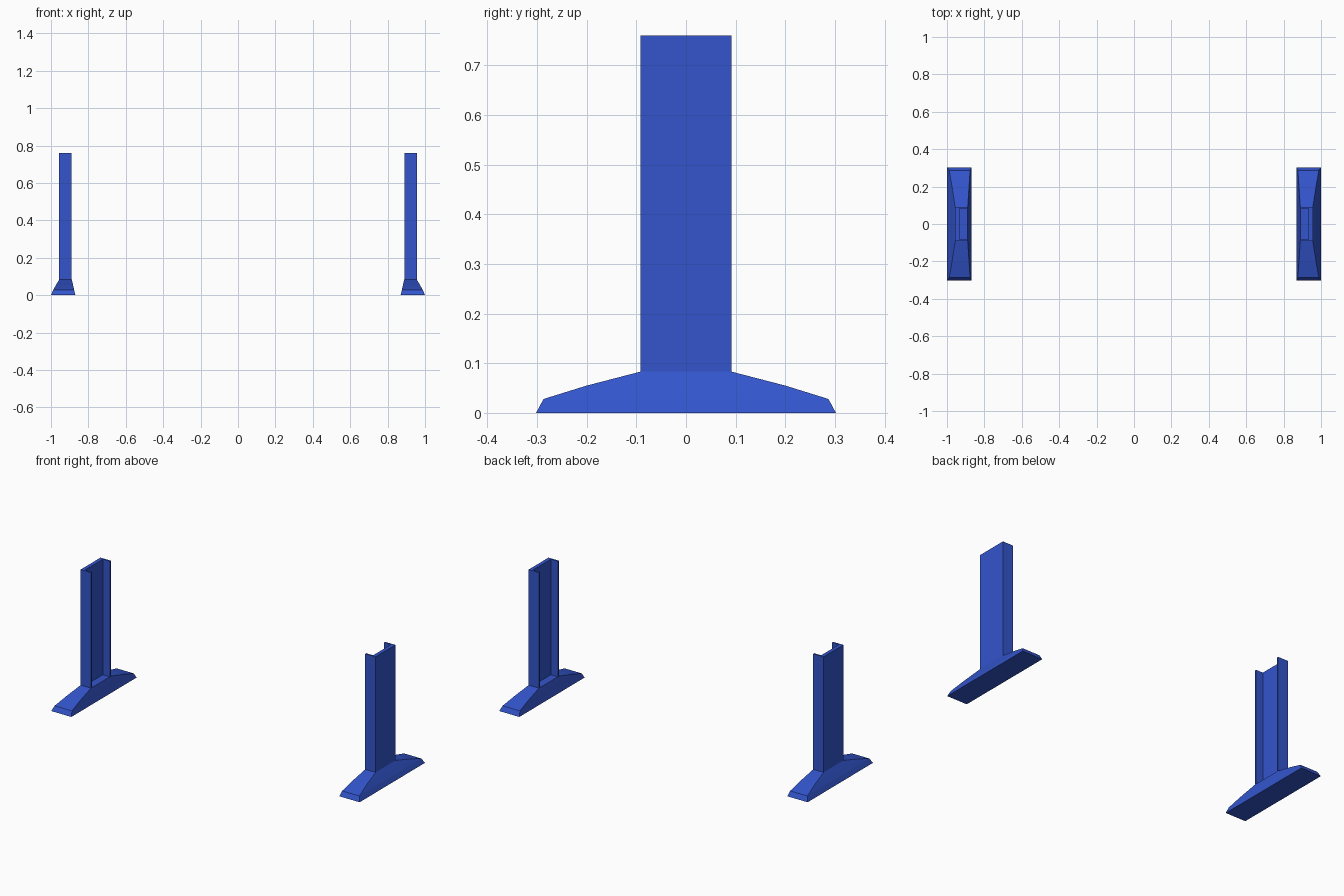
import bpy, bmesh

if "Cube" in bpy.data.objects:
    bpy.data.objects.remove(bpy.data.objects["Cube"])

blue = bpy.data.materials.new("royal blue")
blue.diffuse_color = (0.033, 0.09, 0.6, 1)
blue.use_nodes = True
blue.node_tree.nodes["Principled BSDF"].inputs["Base Color"].default_value = blue.diffuse_color


def make_object(name, bm):
    bmesh.ops.recalc_face_normals(bm, faces=bm.faces)
    mesh = bpy.data.meshes.new(name)
    bm.to_mesh(mesh)
    bm.free()
    mesh.materials.append(blue)
    obj = bpy.data.objects.new(name, mesh)
    bpy.context.collection.objects.link(obj)


def build_foot(name, side):
    # stations along the foot: y, height, outer x, inner x
    half = [(0.302, 0.0, 1.0, 0.869), (0.287, 0.028, 0.988, 0.876),
            (0.2, 0.055, 0.973, 0.882), (0.092, 0.083, 0.956, 0.889)]
    stations = [(-y, z, o, i) for y, z, o, i in half] + half[::-1]
    bm = bmesh.new()
    outer = [bm.verts.new((side * o, y, z)) for y, z, o, i in stations]
    inner = [bm.verts.new((side * i, y, z)) for y, z, o, i in stations]
    n = len(stations)
    # top strip and closing underside
    for k in range(n):
        j = (k + 1) % n
        bm.faces.new((outer[k], outer[j], inner[j], inner[k]))
    # sloping flanks, paired so that they stay nearly flat
    for row in (outer, inner):
        for k in range(n // 2 - 1):
            bm.faces.new((row[k], row[k + 1], row[n - 2 - k], row[n - 1 - k]))
    make_object(name, bm)


def build_post(name, side):
    # channel section, open towards the middle of the model
    o, web, i, y, t = 0.956, 0.934, 0.889, 0.092, 0.009
    section = [(o, -y), (o, y), (i, y), (i, y - t),
               (web, y - t), (web, t - y), (i, t - y), (i, -y)]
    bm = bmesh.new()
    face = bm.faces.new([bm.verts.new((side * px, py, 0.083)) for px, py in section])
    ext = bmesh.ops.extrude_face_region(bm, geom=[face], use_keep_orig=True)
    top = [v for v in ext["geom"] if isinstance(v, bmesh.types.BMVert)]
    bmesh.ops.translate(bm, verts=top, vec=(0, 0, 0.76 - 0.083))
    make_object(name, bm)


for label, side in (("left", -1), ("right", 1)):
    build_foot(label + "_foot", side)
    build_post(label + "_post", side)
